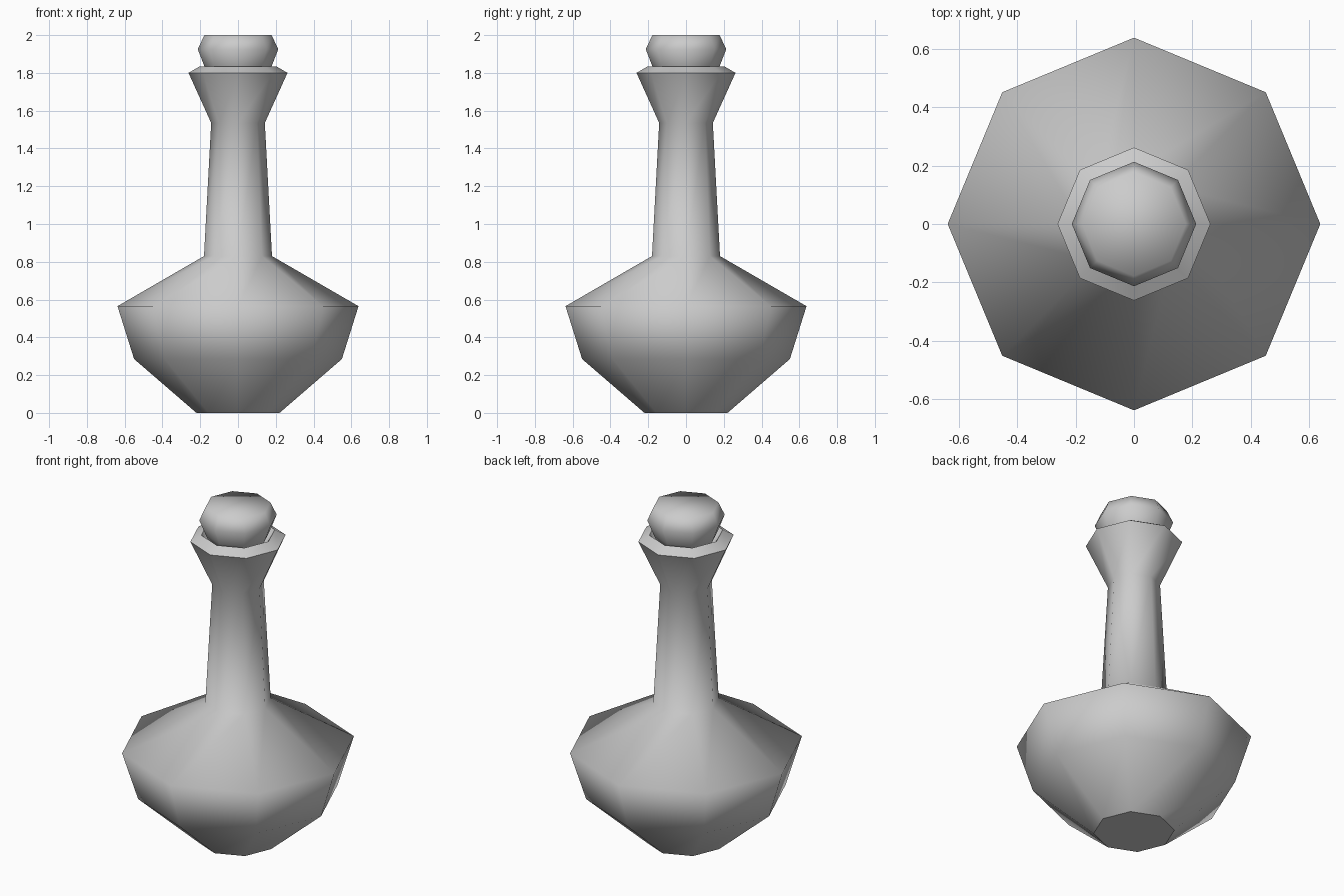
import bpy, math

if "Cube" in bpy.data.objects:
    bpy.data.objects.remove(bpy.data.objects["Cube"])

SIDES = 8

glass = bpy.data.materials.new("plain_grey")
glass.use_nodes = True
grey = (0.6, 0.6, 0.6, 1)
glass.diffuse_color = grey
glass.node_tree.nodes["Principled BSDF"].inputs["Base Color"].default_value = grey


def lathe(name, profile, sharp_rings=()):
    """Revolve (radius, height) points into a capped eight-sided solid."""
    verts, faces = [], []
    for r, z in profile:
        for i in range(SIDES):
            a = math.tau * i / SIDES
            verts.append((r * math.cos(a), r * math.sin(a), z))
    for k in range(len(profile) - 1):
        for i in range(SIDES):
            j = (i + 1) % SIDES
            a, b = k * SIDES, (k + 1) * SIDES
            faces.append((a + i, a + j, b + j, b + i))
    faces.append(tuple(reversed(range(SIDES))))
    last = (len(profile) - 1) * SIDES
    faces.append(tuple(range(last, last + SIDES)))
    mesh = bpy.data.meshes.new(name)
    mesh.from_pydata(verts, [], faces)
    mesh.materials.append(glass)
    mesh.shade_smooth()
    # Keep chosen rings crisp
    for e in mesh.edges:
        a, b = (v // SIDES for v in e.vertices)
        if a == b and a in sharp_rings:
            e.use_edge_sharp = True
    obj = bpy.data.objects.new(name, mesh)
    bpy.context.collection.objects.link(obj)
    return obj


# Bottle: foot, belly, neck, flared mouth and bevelled lip
lathe("bottle", [(0.22, 0), (0.55, 0.285), (0.638, 0.565), (0.18, 0.83),
                 (0.142, 1.535), (0.262, 1.80), (0.202, 1.835), (0.165, 1.79)],
      sharp_rings=(0, 5, 6))

# Faceted stopper sitting in the mouth
lathe("stopper", [(0.15, 1.775), (0.178, 1.835), (0.213, 1.925), (0.178, 2.0)])
